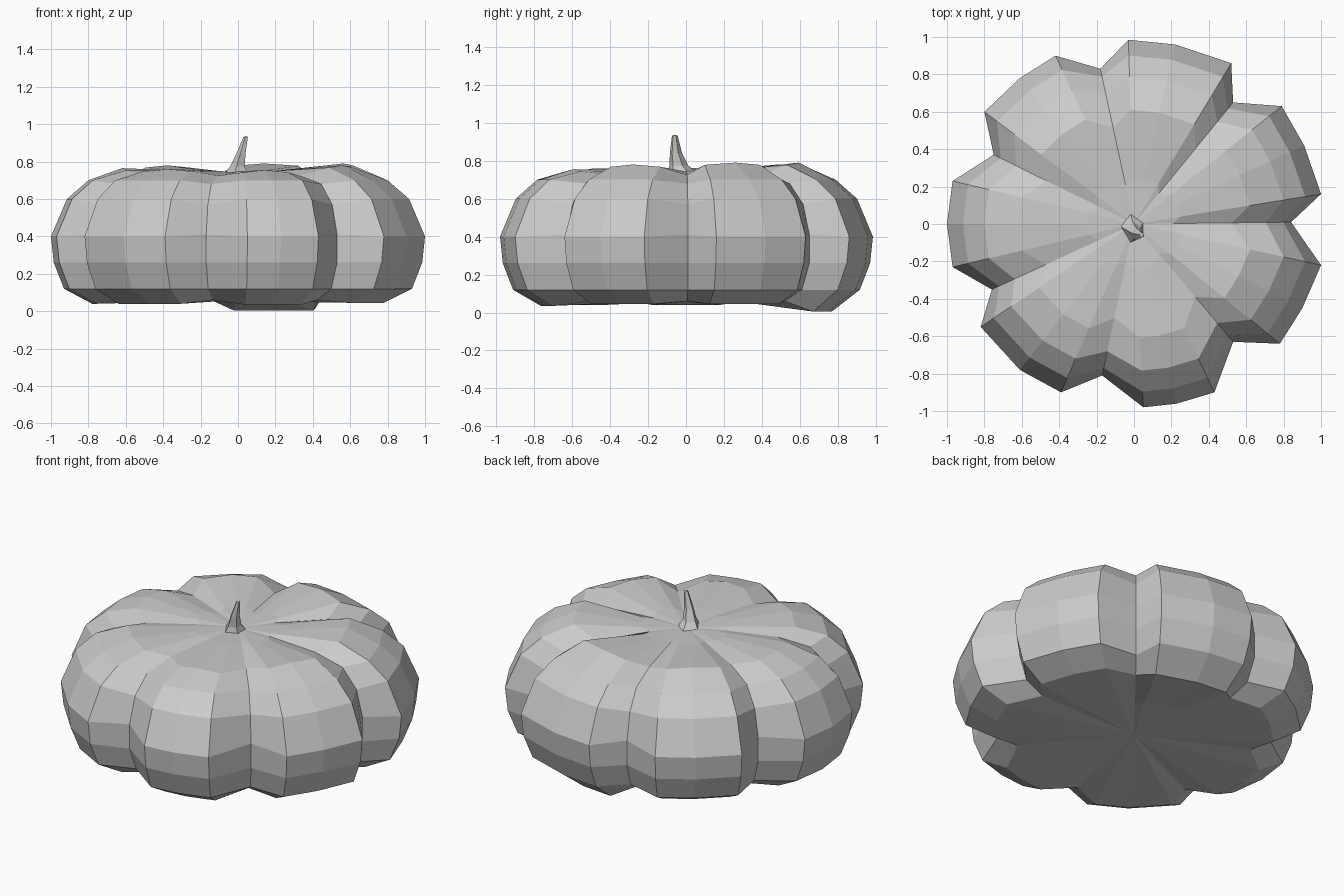
import bpy, bmesh
from mathutils import Vector

if "Cube" in bpy.data.objects:
    bpy.data.objects.remove(bpy.data.objects["Cube"])


def make_object(name, rings, cap_start, cap_end):
    """Loft closed rings of equal length, closing each end with a fan."""
    bm = bmesh.new()
    loops = [[bm.verts.new(p) for p in ring] for ring in rings]
    n = len(loops[0])
    for a, b in zip(loops, loops[1:]):
        for i in range(n):
            j = (i + 1) % n
            bm.faces.new((a[i], a[j], b[j], b[i]))
    for loop, tip in ((loops[0], cap_start), (loops[-1], cap_end)):
        c = bm.verts.new(tip)
        for i in range(n):
            bm.faces.new((loop[i], loop[(i + 1) % n], c))
    bmesh.ops.recalc_face_normals(bm, faces=bm.faces[:])
    mesh = bpy.data.meshes.new(name)
    bm.to_mesh(mesh)
    bm.free()
    obj = bpy.data.objects.new(name, mesh)
    bpy.context.collection.objects.link(obj)
    return obj


# Lobes, counter-clockwise: groove point, three crown points, top and bottom height
lobes = [
    ((.84, .01), [(1.0, .16), (.91, .42), (.79, .63)], .79, .045),
    ((.53, .65), [(.52, .86), (.22, .96), (-.03, .985)], .79, .005),
    ((-.18, .83), [(-.42, .90), (-.61, .78), (-.80, .60)], .78, .045),
    ((-.75, .37), [(-.97, .23), (-1.0, 0), (-.97, -.23)], .765, .04),
    ((-.76, -.35), [(-.82, -.55), (-.61, -.78), (-.39, -.90)], .76, .04),
    ((-.17, -.81), [(.05, -.98), (.23, -.96), (.43, -.90)], .755, .035),
    ((.53, -.63), [(.78, -.64), (.90, -.45), (1.0, -.22)], .78, .045),
]

# Radial fraction and height, bottom to top; None takes the lobe's own height
crown = [(.40, .05), (.78, None), (.93, .12), (.985, .26), (1.0, .40),
         (.915, .60), (.80, .70), (.62, None), (.25, .75)]
groove = [(.40, .06), (.80, .06), (.94, .12), (1.0, .26), (1.0, .41),
          (.95, .57), (.84, .68), (.62, .725), (.25, .742)]

# Ribbed body
rings = []
for k, ((cf, cz), (gf, gz)) in enumerate(zip(crown, groove)):
    ring = []
    for valley, points, top, bottom in lobes:
        ring.append((valley[0] * gf, valley[1] * gf, gz))
        z = cz if cz is not None else (bottom if k == 1 else top)
        for i, (x, y) in enumerate(points):
            drop = .012 if (k == 7 and i != 1) else 0
            ring.append((x * cf, y * cf, z - drop))
    rings.append(ring)
make_object("pumpkin_body", rings, (0, 0, .06), (0, 0, .74))

# Leaning five-sided stem with a flared foot
foot = [(.05, -.07), (.05, .01), (-.02, .06), (-.075, -.01), (-.02, -.10)]
stem_rings = []
for z, scale, cx, cy in ((.735, 1.0, 0, 0), (.775, .62, .005, -.025),
                         (.84, .40, .02, -.045), (.932, .19, .043, -.055)):
    stem_rings.append([Vector((x * scale + cx, y * scale + cy, z)) for x, y in foot])
make_object("stem", stem_rings, (0, -.02, .735), (.045, -.058, .936))
